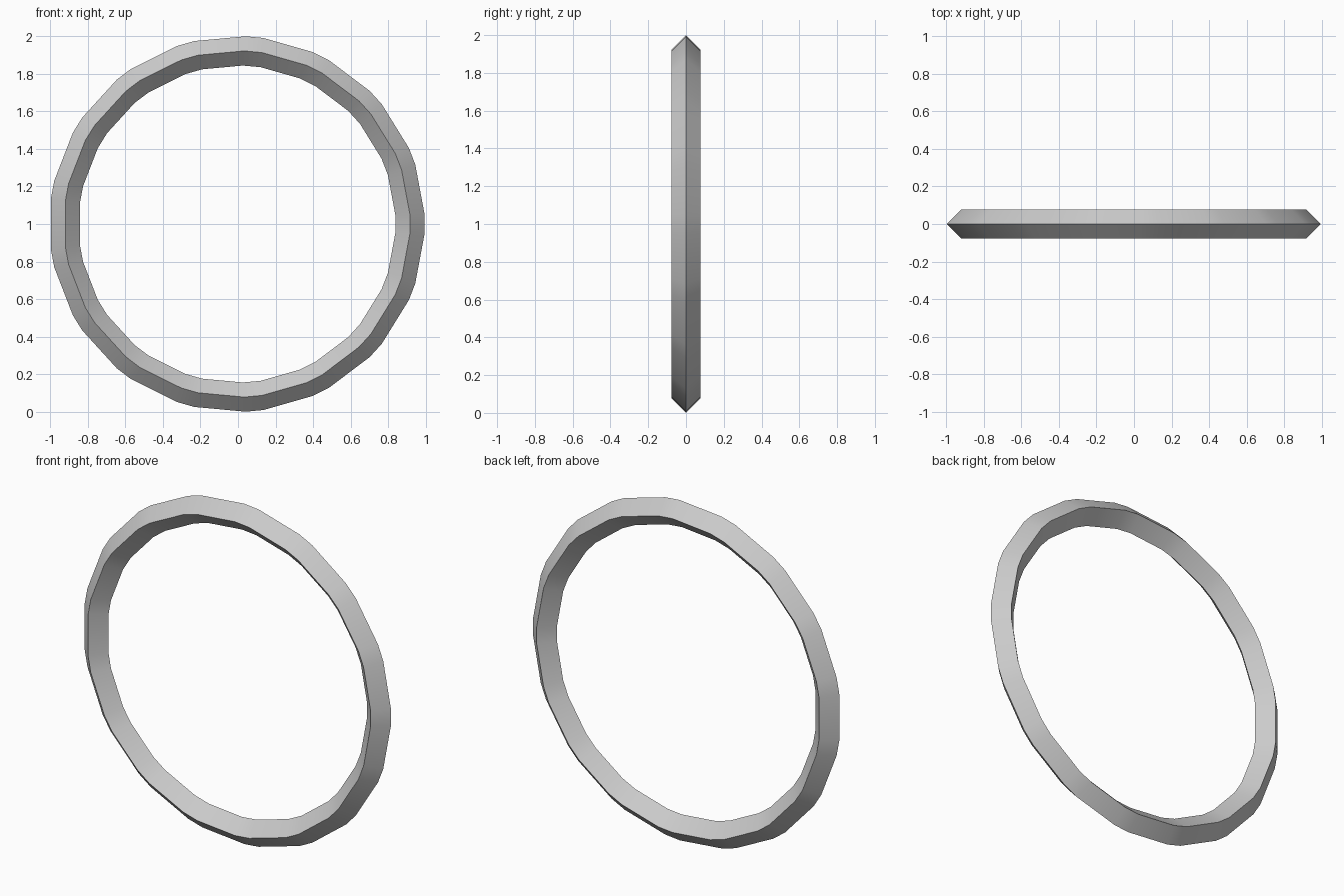
import bpy, bmesh
from math import pi, cos, sin

if "Cube" in bpy.data.objects:
    bpy.data.objects.remove(bpy.data.objects["Cube"])

SEGMENTS = 17          # straight runs around the ring
MAJOR, MINOR = 0.922, 0.078
CORNER = 0.047         # half width of each clipped corner
SHIFT = -0.005         # centres the odd-sided ring on x

# Diamond cross-section: (radius, y)
profile = [(MAJOR + MINOR, 0), (MAJOR, MINOR), (MAJOR - MINOR, 0), (MAJOR, -MINOR)]

# Sweep the diamond round a 17-sided path with clipped corners
bm = bmesh.new()
rings = []
for i in range(SEGMENTS):
    for side in (-1, 1):
        ring = []
        for r, y in profile:
            a = 2 * pi * i / SEGMENTS + side * CORNER / r
            ring.append(bm.verts.new((r * cos(a) + SHIFT, y, r * sin(a) + 1)))
        rings.append(ring)

for k, a in enumerate(rings):
    b = rings[(k + 1) % len(rings)]
    for j in range(4):
        n = (j + 1) % 4
        bm.faces.new((a[j], a[n], b[n], b[j]))
bmesh.ops.recalc_face_normals(bm, faces=bm.faces)

mesh = bpy.data.meshes.new("ring")
bm.to_mesh(mesh)
bm.free()
ring_obj = bpy.data.objects.new("ring", mesh)
bpy.context.collection.objects.link(ring_obj)

# Smooth along the ring, sharp along the diamond's edges
bpy.context.view_layer.objects.active = ring_obj
ring_obj.select_set(True)
bpy.ops.object.shade_smooth_by_angle(angle=pi / 6)
